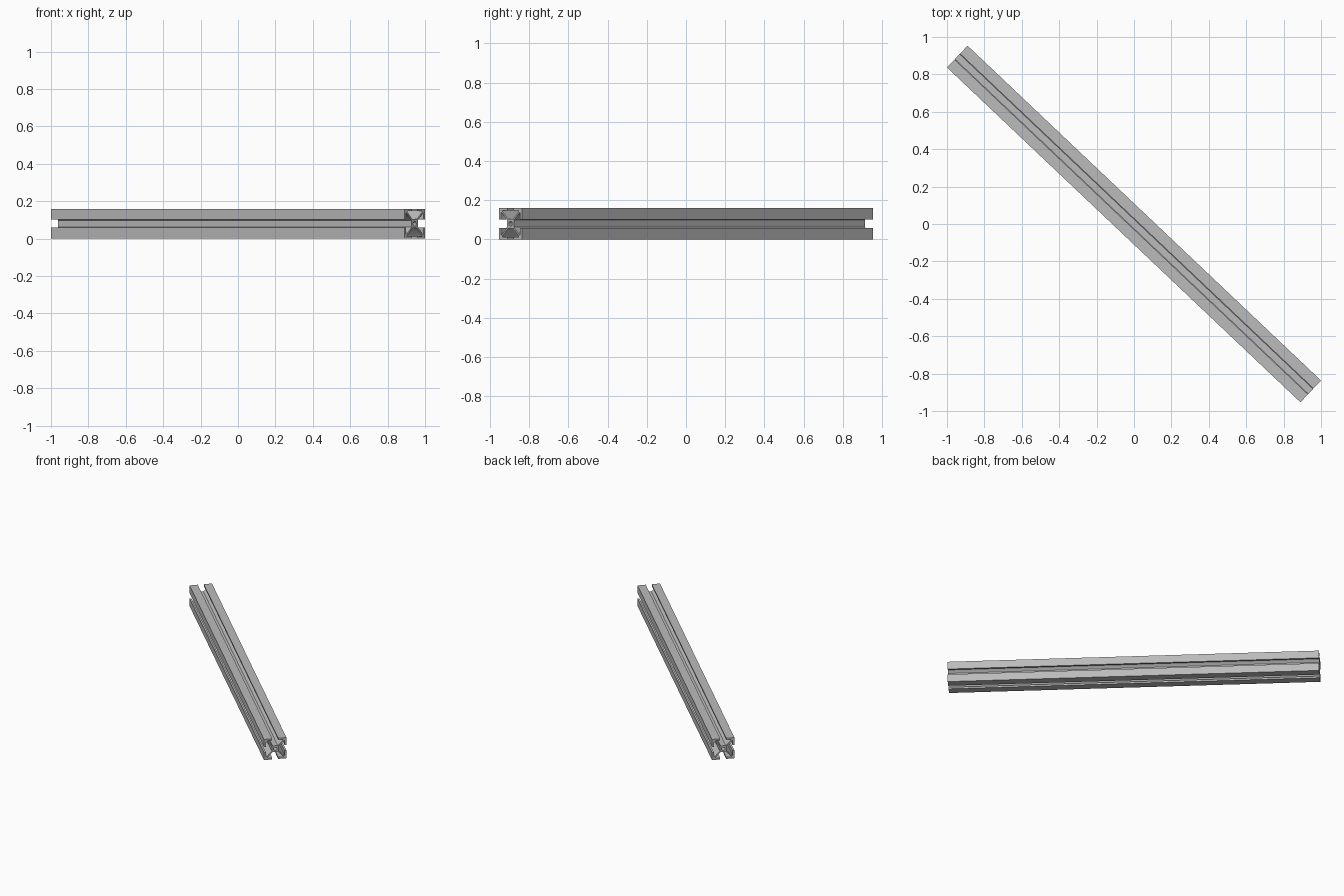
import bpy
from math import cos, sin, pi, radians
from mathutils import Matrix, Vector

cube = bpy.data.objects.get("Cube")
if cube:
    bpy.data.objects.remove(cube, do_unlink=True)

HALF = 0.08          # half the side of the square section
LENGTH = 2.603
ANGLE = radians(-43.45)

# Bare aluminium
metal = bpy.data.materials.new("aluminium grey")
metal.use_nodes = True
grey = (0.5, 0.5, 0.5, 1)
metal.diffuse_color = grey
metal.node_tree.nodes["Principled BSDF"].inputs["Base Color"].default_value = grey

# One side of the section: corner, lip, undercut cavity, slanted web, slot floor
half_side = [(HALF, -HALF), (HALF, -0.0215), (0.067, -0.0215),
             (0.067, -0.058), (0.061, -0.055), (0.024, -0.018)]
side = half_side + [(x, -y) for x, y in reversed(half_side[1:])]
outline = []
for k in range(4):
    turn = Matrix.Rotation(k * pi / 2, 2)
    outline += [turn @ Vector(p) for p in side]

# Round bore through the core
bore = [(0.012 * cos(a * pi / 12), 0.012 * sin(a * pi / 12)) for a in range(24)]

# Section filled and extruded along the beam
curve = bpy.data.curves.new("slotted_beam", 'CURVE')
curve.dimensions = '2D'
curve.fill_mode = 'BOTH'
curve.extrude = LENGTH / 2
for loop in (outline, bore):
    spline = curve.splines.new('POLY')
    spline.points.add(len(loop) - 1)
    for point, (x, y) in zip(spline.points, loop):
        point.co = (x, y, 0, 1)
    spline.use_cyclic_u = True
curve.materials.append(metal)

beam = bpy.data.objects.new("slotted_beam", curve)
bpy.context.collection.objects.link(beam)
bpy.ops.object.select_all(action='DESELECT')
beam.select_set(True)
bpy.context.view_layer.objects.active = beam
bpy.ops.object.convert(target='MESH')

# Lay the beam down diagonally on the ground
beam = bpy.context.view_layer.objects.active
beam.name = "slotted_beam"
beam.matrix_world = (Matrix.Translation((0, 0, HALF)) @ Matrix.Rotation(ANGLE, 4, 'Z')
                     @ Matrix.Rotation(pi / 2, 4, 'Y'))
bpy.ops.object.shade_smooth_by_angle(angle=radians(25))
